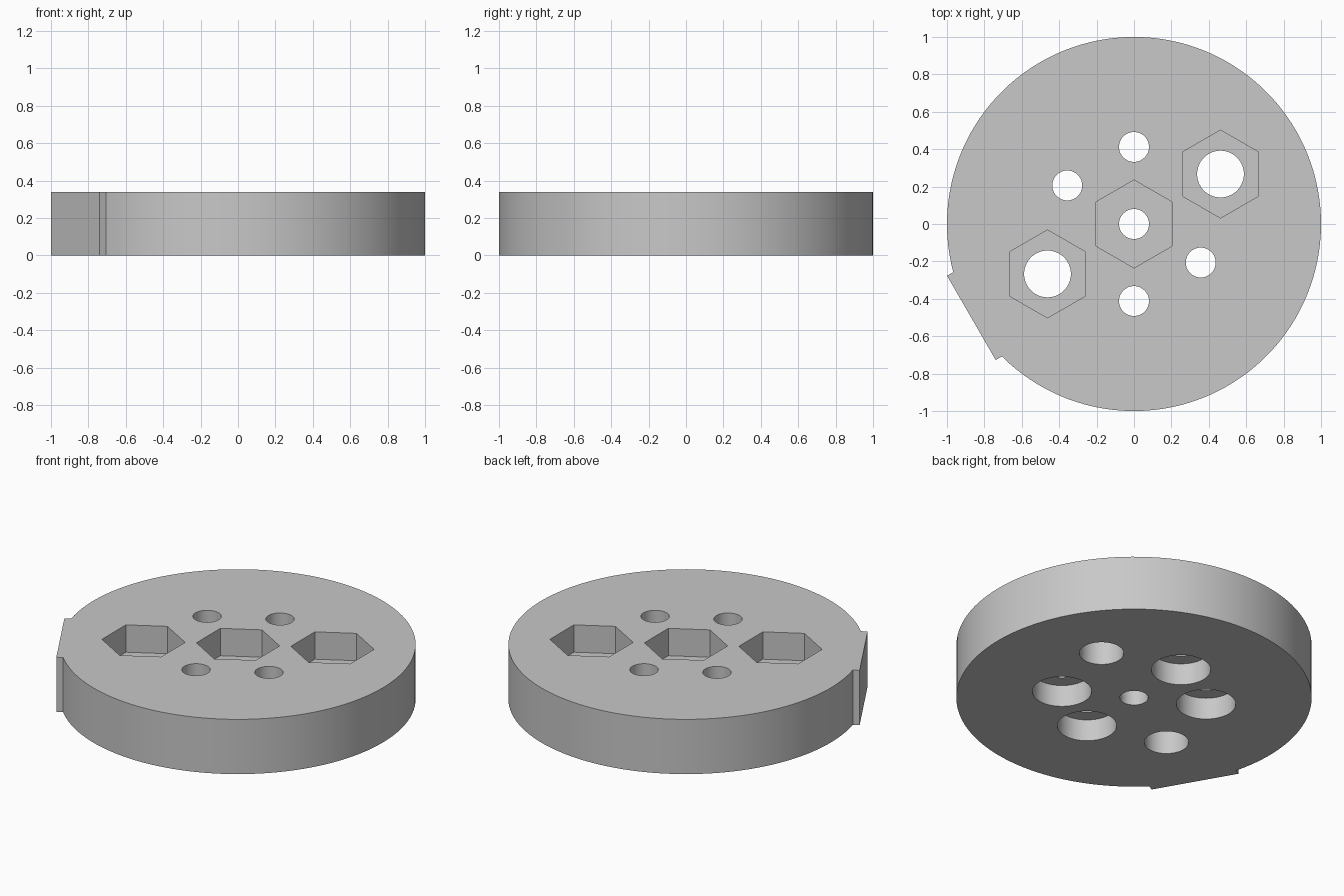
import bpy
import bmesh
from math import radians, degrees, asin, sin, cos
from mathutils import Vector

cube = bpy.data.objects.get("Cube")
if cube:
    bpy.data.objects.remove(cube, do_unlink=True)

HEIGHT = 0.34
RADIUS = 1.0
POCKET_DEPTH = 0.17
BORE_DEPTH = 0.135
OVER = 0.1          # how far cutters stick out of the disc
KEY_ANGLE = 210     # direction of the flat key on the rim
KEY_HALF = 0.26
KEY_REACH = 1.004


def polar(r, angle):
    a = radians(angle)
    return Vector((r * cos(a), r * sin(a)))


def ring(centre, r, sides, start=0):
    return [centre + polar(r, start + 360 * i / sides) for i in range(sides)]


def prisms(name, outlines, bottom, top):
    """One object made of upright prisms, one for each outline."""
    bm = bmesh.new()
    for outline in outlines:
        face = bm.faces.new([bm.verts.new((p.x, p.y, bottom)) for p in outline])
        moved = bmesh.ops.extrude_face_region(bm, geom=[face])["geom"]
        verts = [v for v in moved if isinstance(v, bmesh.types.BMVert)]
        bmesh.ops.translate(bm, verts=verts, vec=(0, 0, top - bottom))
    bmesh.ops.recalc_face_normals(bm, faces=bm.faces)
    mesh = bpy.data.meshes.new(name)
    bm.to_mesh(mesh)
    bm.free()
    obj = bpy.data.objects.new(name, mesh)
    bpy.context.collection.objects.link(obj)
    return obj


# Disc outline: a long arc closed by the flat key
half = degrees(asin(KEY_HALF))
steps = 120
outline = [polar(RADIUS, KEY_ANGLE + half + (360 - 2 * half) * i / steps)
           for i in range(steps + 1)]
out, along = polar(1, KEY_ANGLE), polar(1, KEY_ANGLE + 90)
outline += [out * KEY_REACH - along * KEY_HALF, out * KEY_REACH + along * KEY_HALF]
disc = prisms("disc", [outline], 0, HEIGHT)

grey = bpy.data.materials.new("light grey")
grey.use_nodes = True
colour = (0.58, 0.58, 0.58, 1)
grey.diffuse_color = colour
grey.node_tree.nodes["Principled BSDF"].inputs["Base Color"].default_value = colour
disc.data.materials.append(grey)

# Hole positions
centre = Vector((0, 0))
nuts = [polar(0.534, a) for a in (30, 210)]
screws = [polar(0.412, a) for a in (90, 150, 270, 330)]

# Cutters: through holes, hexagonal pockets on top, counterbores below
through = [ring(c, 0.08, 48) for c in [centre] + screws]
through += [ring(c, 0.125, 64) for c in nuts]
cutters = [
    prisms("through_hole_cutter", through, -OVER, HEIGHT + OVER),
    prisms("nut_pocket_cutter", [ring(c, 0.235, 6, 90) for c in [centre] + nuts],
           HEIGHT - POCKET_DEPTH, HEIGHT + OVER),
    prisms("counterbore_cutter", [ring(c, 0.167, 64) for c in screws],
           -OVER, BORE_DEPTH),
]
for cutter in cutters:
    cutter.data.materials.append(grey)
    cutter.hide_render = True
    cutter.display_type = 'WIRE'
    cut = disc.modifiers.new(cutter.name, 'BOOLEAN')
    cut.operation = 'DIFFERENCE'
    cut.solver = 'EXACT'
    cut.object = cutter

# Apply the cuts, then drop the cutters
bpy.ops.object.select_all(action='DESELECT')
disc.select_set(True)
bpy.context.view_layer.objects.active = disc
for cutter in cutters:
    bpy.ops.object.modifier_apply(modifier=cutter.name)
    bpy.data.objects.remove(cutter, do_unlink=True)
bpy.ops.object.shade_smooth_by_angle(angle=radians(20))
